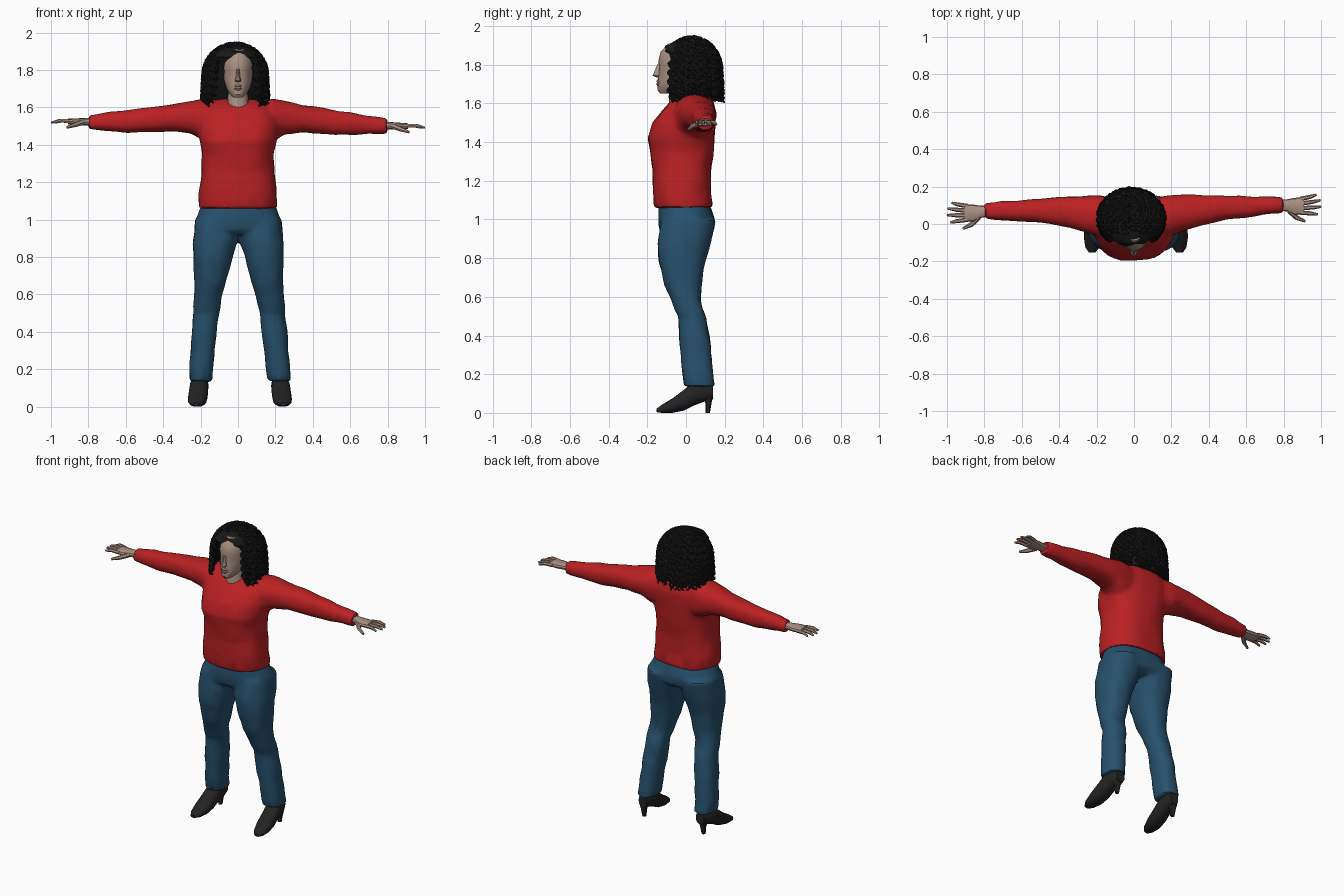
import bpy, bmesh, math, random
from mathutils import Vector, noise

random.seed(4)
if "Cube" in bpy.data.objects:
    bpy.data.objects.remove(bpy.data.objects["Cube"])


def material(name, *rgb):
    m = bpy.data.materials.new(name)
    m.use_nodes = True
    m.diffuse_color = (*rgb, 1)
    bsdf = m.node_tree.nodes["Principled BSDF"]
    bsdf.inputs["Base Color"].default_value = (*rgb, 1)
    bsdf.inputs["Roughness"].default_value = 0.8
    return m


RED = material("red knit", 0.50, 0.015, 0.017)
DENIM = material("blue denim", 0.02, 0.082, 0.155)
SKIN = material("skin", 0.40, 0.28, 0.22)
HAIR = material("black hair", 0.009, 0.009, 0.009)
LEATHER = material("dark leather", 0.018, 0.017, 0.017)

# Where the two ring coordinates and the ring position go for each loft axis
PLACE = {
    "x": lambda p, a, b: (p, a, b),
    "y": lambda p, a, b: (a, p, b),
    "z": lambda p, a, b: (a, b, p),
}


def loft(bm, rings, axis="z", sides=20, power=2.3):
    """Closed skin over rings given as (position, a_min, a_max, b_min, b_max)."""
    loops = []
    for p, a0, a1, b0, b1 in rings:
        loop = []
        for i in range(sides):
            t = math.tau * i / sides
            c, s = math.cos(t), math.sin(t)
            a = math.copysign(abs(c) ** (2 / power), c)
            b = math.copysign(abs(s) ** (2 / power), s)
            co = PLACE[axis](p, (a0 + a1 + a * (a1 - a0)) / 2, (b0 + b1 + b * (b1 - b0)) / 2)
            loop.append(bm.verts.new(co))
        loops.append(loop)
    for low, high in zip(loops, loops[1:]):
        for i in range(sides):
            j = (i + 1) % sides
            bm.faces.new((low[i], low[j], high[j], high[i]))
    bm.faces.new(loops[0])
    bm.faces.new(loops[-1])


def activate(ob):
    bpy.ops.object.select_all(action="DESELECT")
    ob.select_set(True)
    bpy.context.view_layer.objects.active = ob


def finish(name, bm, mat, cloth=False):
    bmesh.ops.recalc_face_normals(bm, faces=bm.faces[:])
    me = bpy.data.meshes.new(name)
    bm.to_mesh(me)
    bm.free()
    me.materials.append(mat)
    ob = bpy.data.objects.new(name, me)
    bpy.context.collection.objects.link(ob)
    activate(ob)
    if cloth:
        # Fuse the lofts, add soft folds, then reduce to broad facets
        fuse = ob.modifiers.new("fuse", "REMESH")
        fuse.mode, fuse.voxel_size = "VOXEL", 0.012
        soften = ob.modifiers.new("soften", "SMOOTH")
        soften.iterations = 4
        for m in (fuse, soften):
            bpy.ops.object.modifier_apply(modifier=m.name)
        normals = [v.normal.copy() for v in ob.data.vertices]
        for v, n in zip(ob.data.vertices, normals):
            v.co += n * 0.006 * noise.noise(v.co * 11)
        facets = ob.modifiers.new("facets", "DECIMATE")
        facets.ratio = 0.14
        bpy.ops.object.modifier_apply(modifier=facets.name)
    bpy.ops.object.shade_smooth_by_angle(angle=math.radians(32))
    return ob


def strands(name, paths, mat, resolution=1):
    """Round tapering tubes; each path is a list of (point, radius)."""
    cu = bpy.data.curves.new(name, "CURVE")
    cu.dimensions = "3D"
    cu.bevel_depth, cu.bevel_resolution = 1, resolution
    cu.use_fill_caps = True
    for path in paths:
        sp = cu.splines.new("POLY")
        sp.points.add(len(path) - 1)
        for pt, (co, r) in zip(sp.points, path):
            pt.co = (*co, 1)
            pt.radius = r
    cu.materials.append(mat)
    ob = bpy.data.objects.new(name, cu)
    bpy.context.collection.objects.link(ob)
    activate(ob)
    bpy.ops.object.convert(target="MESH")
    bpy.ops.object.shade_smooth_by_angle(angle=math.radians(40))


def sway(side, x):
    """The arms are posed slightly unevenly: offsets in y and z along the arm."""
    t = max(0, (x - 0.2) / 0.8)
    return side * 0.022 * t, -side * 0.014 * t


# Sweater: torso and two sleeves
sweater = bmesh.new()
TORSO = [(1.06, 0.21, -0.165, 0.14), (1.15, 0.208, -0.172, 0.13), (1.25, 0.195, -0.172, 0.13),
         (1.35, 0.19, -0.185, 0.14), (1.42, 0.205, -0.2, 0.15), (1.5, 0.22, -0.17, 0.155),
         (1.56, 0.21, -0.125, 0.155), (1.61, 0.18, -0.08, 0.145), (1.645, 0.12, -0.01, 0.12)]
loft(sweater, [(z, -w, w, y0, y1) for z, w, y0, y1 in TORSO], sides=28, power=2.5)
SLEEVE = [(0.1, -0.04, 0.14, 1.42, 1.64), (0.19, -0.07, 0.155, 1.42, 1.645), (0.25, -0.045, 0.155, 1.455, 1.635),
          (0.35, -0.015, 0.15, 1.468, 1.615), (0.5, 0.018, 0.145, 1.46, 1.595), (0.6, 0.025, 0.14, 1.457, 1.58),
          (0.7, 0.035, 0.135, 1.465, 1.565), (0.8, 0.042, 0.128, 1.472, 1.55)]
for side in (1, -1):
    rings = []
    for x, y0, y1, z0, z1 in SLEEVE:
        dy, dz = sway(side, x)
        rings.append((side * x, y0 + dy, y1 + dy, z0 + dz, z1 + dz))
    loft(sweater, rings, "x")
finish("sweater", sweater, RED, cloth=True)

# Jeans: hips and two legs
jeans = bmesh.new()
HIPS = [(1.08, 0.198, -0.14, 0.125), (1.0, 0.225, -0.145, 0.152), (0.95, 0.235, -0.142, 0.15), (0.92, 0.21, -0.11, 0.11)]
loft(jeans, [(z, -w, w, y0, y1) for z, w, y0, y1 in HIPS], sides=28)
LEG = [(1.0, 0.0, 0.23, -0.13, 0.157), (0.88, 0.008, 0.245, -0.145, 0.13), (0.78, 0.038, 0.242, -0.14, 0.098),
       (0.66, 0.07, 0.235, -0.11, 0.08), (0.58, 0.09, 0.24, -0.075, 0.075), (0.53, 0.1, 0.245, -0.06, 0.09),
       (0.5, 0.107, 0.243, -0.042, 0.103), (0.35, 0.125, 0.26, -0.035, 0.128), (0.22, 0.142, 0.268, -0.02, 0.137),
       (0.135, 0.146, 0.273, -0.015, 0.152)]
for side in (1, -1):
    rings = []
    for z, x0, x1, y0, y1 in LEG:
        dx = 0.012 * (1 - z)
        rings.append((z, side * x0 + dx, side * x1 + dx, y0, y1))
    loft(jeans, rings)
finish("jeans", jeans, DENIM, cloth=True)

# Ankle boots with slim heels
SHOE = [(-0.152, 0.018, 0.004, 0.022), (-0.125, 0.038, 0.0, 0.042), (-0.07, 0.051, 0.0, 0.075),
        (-0.01, 0.052, 0.012, 0.12), (0.04, 0.05, 0.038, 0.16), (0.1, 0.047, 0.06, 0.16), (0.14, 0.03, 0.07, 0.15)]
HEEL = [(0.09, 0.03, 0.09, 0.14), (0.045, 0.018, 0.1, 0.132), (0.0, 0.012, 0.1, 0.124)]
for side, label in ((1, "left"), (-1, "right")):
    cx = side * 0.218 + 0.01
    boot = bmesh.new()
    loft(boot, [(y, cx - w + toe, cx + w + toe, z0, z1) for y, w, z0, z1 in SHOE
                for toe in [side * 0.08 * (0.05 - y)]], "y", 16)
    loft(boot, [(z, cx - w, cx + w, y0, y1) for z, w, y0, y1 in HEEL], sides=10)
    finish(label + "_boot", boot, LEATHER)

# Hands: palm, four spread fingers and a thumb
PALM = [(0.77, 0.055, 0.115, 1.49, 1.535), (0.82, 0.05, 0.115, 1.492, 1.532),
        (0.86, 0.03, 0.122, 1.492, 1.53), (0.91, 0.033, 0.122, 1.497, 1.527)]
FINGERS = [(0.115, 0.135, 0.975), (0.09, 0.105, 0.997), (0.065, 0.07, 1.0), (0.042, 0.03, 0.982)]
for side, label in ((1, "left"), (-1, "right")):
    def posed(x, y, z):
        dy, dz = sway(side, x)
        return Vector((side * x, y + dy, z + dz))
    palm = bmesh.new()
    loft(palm, [(x, y0, y1, z0, z1) for x, y0, y1, z0, z1 in PALM], "x", 12)
    for v in palm.verts:
        v.co = posed(*v.co)
    finish(label + "_palm", palm, SKIN)
    digits = [[(posed(0.89, y, 1.513), 0.012), (posed((0.91 + tip) / 2, (y + end) / 2, 1.516), 0.011),
               (posed(tip, end, 1.505), 0.006)] for y, end, tip in FINGERS]
    digits.append([(posed(0.83, 0.055, 1.51), 0.016), (posed(0.87, 0.015, 1.495), 0.013),
                   (posed(0.915, -0.005, 1.48), 0.007)])
    strands(label + "_fingers", digits, SKIN)

# Neck and head
head = bmesh.new()
loft(head, [(z, -w, w, -w - 0.03, w - 0.02) for z, w in ((1.54, 0.07), (1.61, 0.058), (1.7, 0.052))], sides=16)
SKULL = [(1.652, 0.022, -0.135, -0.08), (1.668, 0.042, -0.147, -0.02), (1.7, 0.062, -0.146, 0.04),
         (1.75, 0.077, -0.143, 0.09), (1.79, 0.08, -0.138, 0.1), (1.82, 0.083, -0.143, 0.1),
         (1.87, 0.078, -0.13, 0.09), (1.91, 0.05, -0.09, 0.06)]
loft(head, [(z, -w, w, y0, y1) for z, w, y0, y1 in SKULL], sides=24, power=2.1)
# Nose and lips
NOSE = [(1.735, 0.012, -0.155), (1.743, 0.017, -0.174), (1.765, 0.011, -0.165), (1.805, 0.008, -0.146)]
loft(head, [(z, -w, w, y, -0.12) for z, w, y in NOSE], sides=10)
LIPS = [(1.69, 0.012, -0.148), (1.7, 0.023, -0.154), (1.708, 0.026, -0.15), (1.715, 0.022, -0.154), (1.724, 0.008, -0.148)]
loft(head, [(z, -w, w, y, -0.11) for z, w, y in LIPS], sides=12)
finish("head", head, SKIN)

# Hair: a solid core behind the face, covered with corkscrew curls
core = bmesh.new()
CORE = [(1.63, 0.14, 0.0, 0.15), (1.7, 0.15, -0.04, 0.165), (1.79, 0.15, -0.075, 0.165), (1.84, 0.145, -0.09, 0.155),
        (1.87, 0.125, -0.122, 0.14), (1.9, 0.1, -0.105, 0.115), (1.93, 0.055, -0.04, 0.07)]
loft(core, [(z, -0.015 - w, w - 0.015, y0, y1) for z, w, y0, y1 in CORE], sides=24)
finish("hair_core", core, HAIR)


def curl(angle, start, swing, reach):
    """A helix that follows the crown, then hangs straight down."""
    fringe = abs(angle) < 0.72
    end = 0.98 if fringe else 1.55
    drop = 0 if fringe else reach
    phase, turns = random.uniform(0, math.tau), random.uniform(26, 36)
    length = (end - start) * 0.16 + drop
    count = max(10, int(length * 150))
    path = []
    for i in range(count + 1):
        d = length * i / count
        phi = min(start + d / 0.16, end)
        fall = max(0, d - (end - start) * 0.16)
        a = angle + swing * i / count * (0 if abs(angle) < 1 else 1)
        out = Vector((math.sin(a), -math.cos(a), 0))
        flat = math.sin(phi) * (1 + 0.5 * fall)
        base = Vector((0.163 * out.x * flat - 0.015, 0.145 * out.y * flat + 0.03,
                       1.77 + 0.163 * math.cos(phi) - fall))
        normal = (out * math.sin(phi) + Vector((0, 0, math.cos(phi)))).normalized()
        across = Vector((-out.y, out.x, 0))
        w = phase + turns * d * 5
        base += (normal * math.cos(w) + across * math.sin(w)) * 0.011
        path.append((base, 0.0105 * (1 - 0.5 * (i / count) ** 4)))
    return path


curls = []
for layer, (amount, start) in enumerate(((34, 0.12), (46, 0.5), (60, 0.85))):
    for k in range(amount):
        a = math.tau * (k + random.uniform(-0.3, 0.3)) / amount - math.pi
        if start > 0.8 and abs(a) < 0.72:
            continue
        curls.append(curl(a, start + random.uniform(-0.1, 0.1), random.uniform(-0.12, 0.12), random.uniform(0.1, 0.17)))
strands("hair_curls", curls, HAIR)
